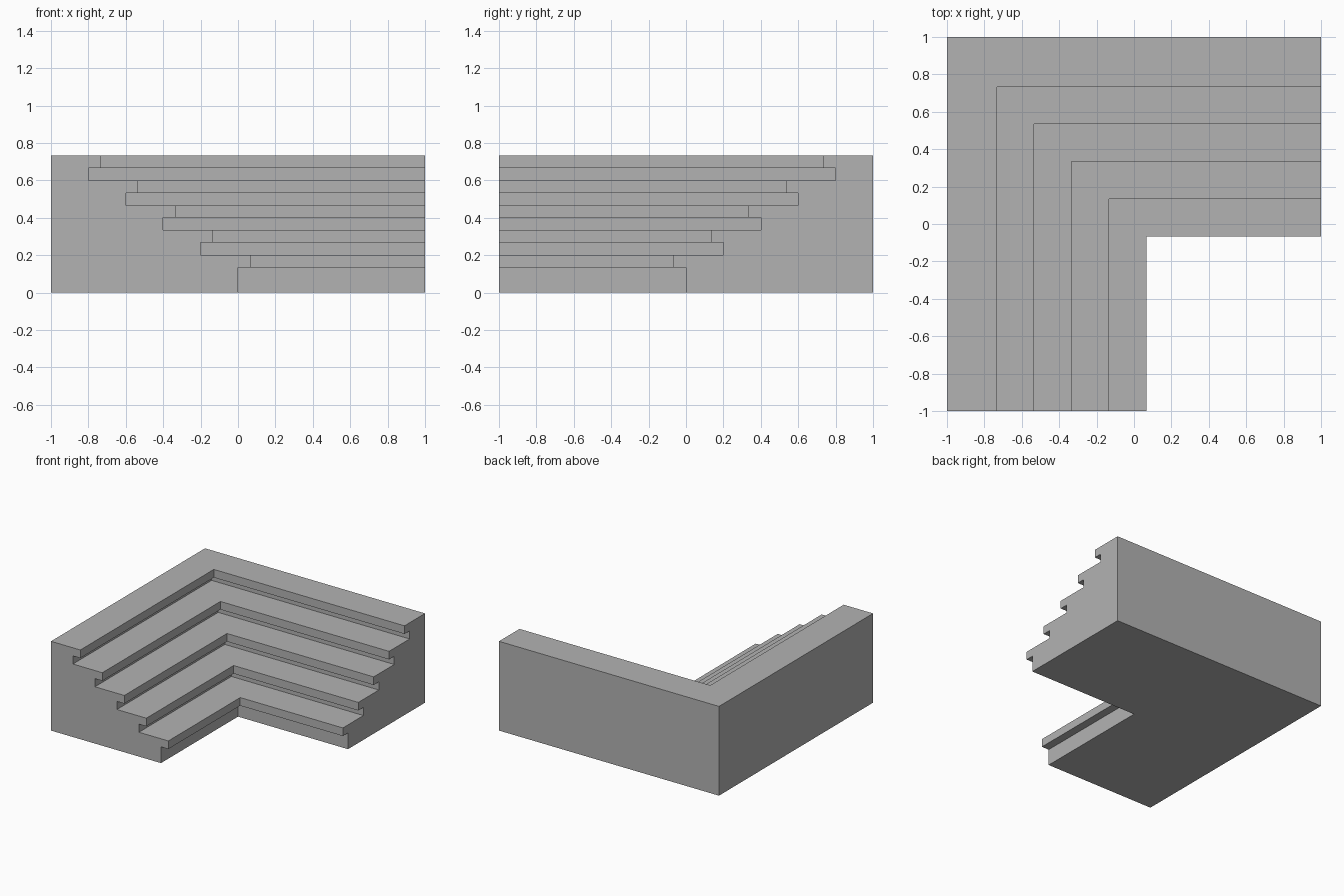
import bpy
import bmesh

cube = bpy.data.objects.get("Cube")
if cube:
    bpy.data.objects.remove(cube, do_unlink=True)

STEPS = 5
TREAD = 0.2          # distance between risers
NOSING = TREAD / 3   # overhang and thickness of each tread
RISE = 2 * NOSING

# Stone colour
stone = bpy.data.materials.new("grey_stone")
stone.use_nodes = True
colour = (0.45, 0.45, 0.45, 1)
stone.diffuse_color = colour
stone.node_tree.nodes["Principled BSDF"].inputs["Base Color"].default_value = colour

# Stair profile: (offset from the inner corner, height)
profile = [(-1, 0), (0, 0)]
for i in range(STEPS):
    riser = -i * TREAD
    under = (i + 1) * RISE
    top = under + NOSING
    back = riser - TREAD if i < STEPS - 1 else -1
    profile += [(riser, under), (riser + NOSING, under),
                (riser + NOSING, top), (back, top)]

# Sweep the profile around the mitred inner corner
bm = bmesh.new()
rings = [[bm.verts.new(p) for p in ring] for ring in (
    [(d, -1, z) for d, z in profile],
    [(d, -d, z) for d, z in profile],
    [(1, -d, z) for d, z in profile],
)]
count = len(profile)
for a, b in zip(rings, rings[1:]):
    for i in range(count):
        j = (i + 1) % count
        bm.faces.new((a[i], a[j], b[j], b[i]))

# Flat stepped ends
bm.faces.new(rings[0])
bm.faces.new(rings[-1][::-1])
bmesh.ops.recalc_face_normals(bm, faces=bm.faces[:])

mesh = bpy.data.meshes.new("corner_stairs")
bm.to_mesh(mesh)
bm.free()
mesh.materials.append(stone)
stairs = bpy.data.objects.new("corner_stairs", mesh)
bpy.context.collection.objects.link(stairs)
